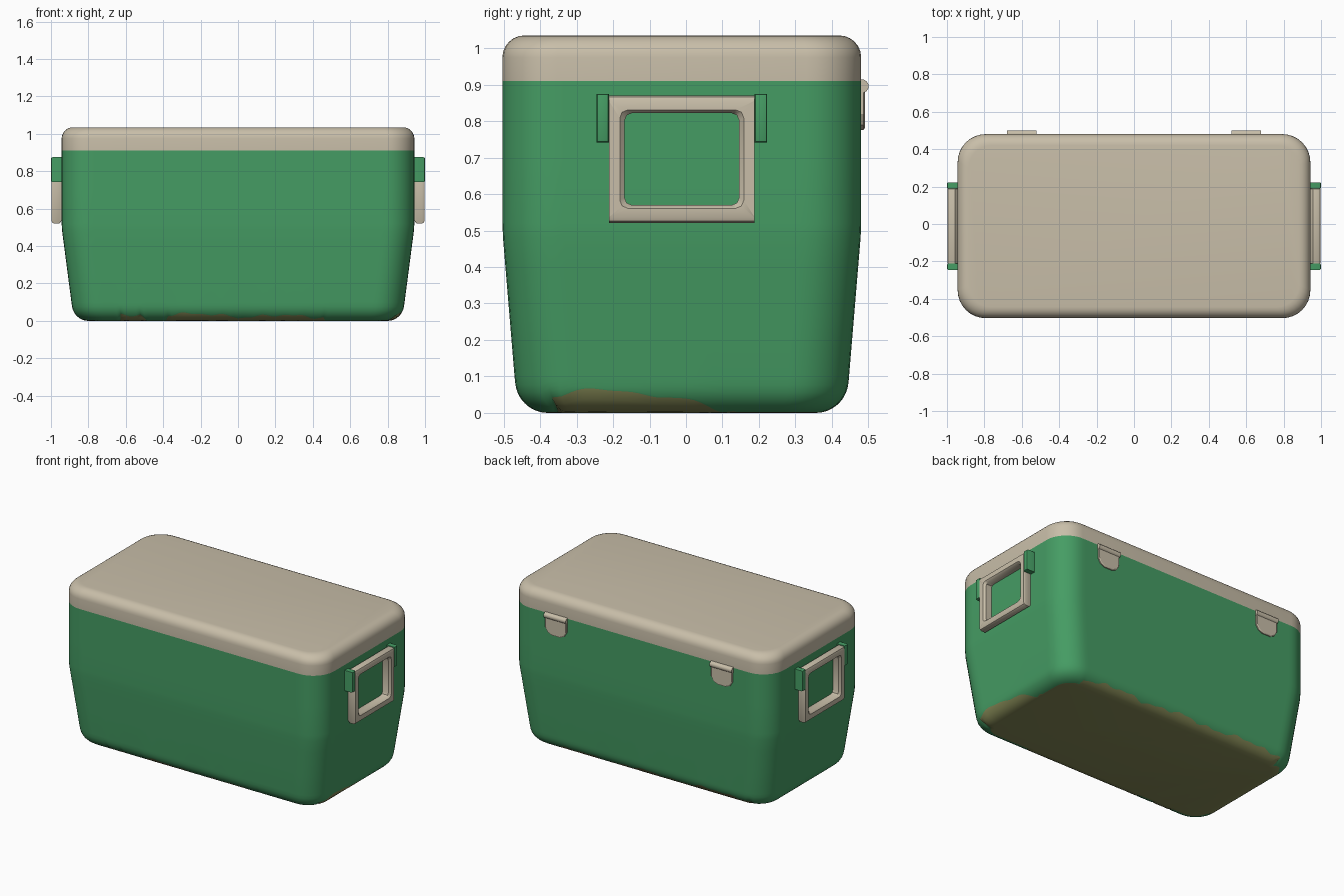
import bpy, bmesh, math
from math import sin, cos, pi, sqrt

if "Cube" in bpy.data.objects:
    bpy.data.objects.remove(bpy.data.objects["Cube"])


def material(name, rgb):
    m = bpy.data.materials.new(name)
    m.diffuse_color = (*rgb, 1)
    m.use_nodes = True
    m.node_tree.nodes["Principled BSDF"].inputs["Base Color"].default_value = m.diffuse_color
    return m


GREEN = material("cooler green", (0.060, 0.335, 0.127))
BEIGE = material("warm beige", (0.58, 0.515, 0.395))
MUD = material("mud brown", (0.235, 0.25, 0.093))
CY = -0.0115  # the hinges shift the box slightly forward


def rounded_rect(hx, hy, r, corner=8, nx=1, ny=1):
    """Outline points, anticlockwise, with nx / ny segments on the straight sides."""
    arcs = []
    for i, (sx, sy) in enumerate([(1, 1), (-1, 1), (-1, -1), (1, -1)]):
        arcs.append([(sx * (hx - r) + r * cos(pi / 2 * (i + k / corner)),
                      sy * (hy - r) + r * sin(pi / 2 * (i + k / corner)))
                     for k in range(corner + 1)])
    pts = []
    for i, arc in enumerate(arcs):
        pts += arc
        a, b, n = arc[-1], arcs[(i + 1) % 4][0], (nx, ny)[i % 2]
        pts += [(a[0] + (b[0] - a[0]) * k / n, a[1] + (b[1] - a[1]) * k / n)
                for k in range(1, n)]
    return pts


def finish(name, bm, mats, angle=35, mirror=False):
    bmesh.ops.recalc_face_normals(bm, faces=bm.faces)
    me = bpy.data.meshes.new(name)
    bm.to_mesh(me)
    bm.free()
    ob = bpy.data.objects.new(name, me)
    bpy.context.collection.objects.link(ob)
    for m in mats:
        me.materials.append(m)
    bpy.ops.object.select_all(action='DESELECT')
    ob.select_set(True)
    bpy.context.view_layer.objects.active = ob
    bpy.ops.object.shade_smooth_by_angle(angle=math.radians(angle))
    if mirror:
        ob.modifiers.new("mirror", 'MIRROR')
    return ob


def loft(rings, cap_start=False, cap_end=False, closed=False, first_mat=0):
    """Skin a list of equal-length rings; the first first_mat bands get material 1."""
    bm = bmesh.new()
    vs = [[bm.verts.new(p) for p in ring] for ring in rings]
    n = len(vs[0])
    for j in range(len(vs) if closed else len(vs) - 1):
        a, b = vs[j], vs[(j + 1) % len(vs)]
        for i in range(n):
            f = bm.faces.new((a[i], a[(i + 1) % n], b[(i + 1) % n], b[i]))
            f.material_index = 1 if j < first_mat else 0
    if cap_start:
        bm.faces.new(vs[0]).material_index = 1 if first_mat else 0
    if cap_end:
        bm.faces.new(vs[-1])
    return bm


# Body: tapered tub with a rounded foot and an uneven mud line
HX, HY, R, FOOT = 0.943, 0.492, 0.15, 0.09


def outline(z):
    t = max(0, min(1, (0.5 - z) / 0.42))
    u = max(0, 1 - z / FOOT)
    f = 0.09 * (1 - sqrt(1 - u * u))
    return rounded_rect(HX - 0.055 * t - f, HY - 0.035 * t - f, R - 0.6 * f, 8, 70, 36)


def mud_height(x, y):
    w = 0.007 * sin(13 * x + 17 * y) + 0.005 * sin(31 * x - 23 * y) + 0.004 * sin(57 * x + 41 * y)
    if x > 0.76:                                # right end and its corners
        if y < -0.37 or y > 0.17:
            return 0.002
        base = 0.055 if y < -0.04 else max(0.0, 0.055 - 0.35 * (y + 0.04))
    elif y > 0.33:                              # back
        base = 0.036 - 0.012 * x if x > -0.78 else 0.0
    elif y < -0.33:                             # front: separate patches
        if -0.65 < x < -0.52:
            base = 0.034
        elif -0.4 < x < 0.48:
            base = 0.032 if x < 0 else 0.024
        else:
            return 0.002
    else:                                       # left end
        base = 0.02
    return max(0.002, min(0.08, base + w))


samples = [outline(z / 1000) for z in range(0, 101)]
heights = [mud_height(x, y) for x, y in samples[100]]


def foot_ring(level):
    """Ring whose height may differ at each point: level(i) gives z."""
    ring = []
    for i in range(len(heights)):
        z = level(i)
        k = min(int(z * 1000), 99)
        t = z * 1000 - k
        (x0, y0), (x1, y1) = samples[k][i], samples[k + 1][i]
        ring.append((x0 + (x1 - x0) * t, y0 + (y1 - y0) * t + CY, z))
    return ring


MB = 4
rings = [foot_ring(lambda i, s=s: heights[i] * (s / MB) ** 2) for s in range(MB + 1)]
rings += [foot_ring(lambda i, s=s: heights[i] + (0.1 - heights[i]) * (s / 6) ** 1.5)
          for s in range(1, 7)]
for z in (0.25, 0.4, 0.48, 0.52, 0.7, 0.91):
    rings.append([(x, y + CY, z) for x, y in outline(z)])
finish("body", loft(rings, cap_start=True, first_mat=MB), [GREEN, MUD], 60)

# Lid: rounded top edge
rings = []
prof = [(0.91, 0.0)] + [(0.975 + 0.06 * sin(a), 0.06 * (1 - cos(a)))
                        for a in [pi / 2 * k / 6 for k in range(7)]]
for z, inset in prof:
    rings.append([(x, y + CY, z) for x, y in
                  rounded_rect(HX - inset, HY - inset, R - 0.5 * inset, 8)])
finish("lid", loft(rings, cap_end=True), [BEIGE], 40)


# Carry handles: frame with rounded top and bottom and a bevelled opening
def frame_ring(x, hy, hz, r):
    return [(x, y + CY, z + 0.696) for y, z in rounded_rect(hy, hz, r, 2)]


frame = [frame_ring(0.944, 0.2, 0.162, 0.001), frame_ring(0.956, 0.2, 0.175, 0.001),
         frame_ring(0.984, 0.2, 0.175, 0.001), frame_ring(0.994, 0.2, 0.17, 0.001),
         frame_ring(0.998, 0.2, 0.16, 0.001), frame_ring(0.998, 0.17, 0.135, 0.022),
         frame_ring(0.985, 0.157, 0.126, 0.02), frame_ring(0.944, 0.157, 0.126, 0.02)]
finish("carry_handle", loft(frame, closed=True), [BEIGE], 35, True)


def box(bm, x0, x1, y0, y1, z0, z1):
    vs = bmesh.ops.create_cube(bm, size=1)["verts"]
    for v in vs:
        v.co = (x0 if v.co.x < 0 else x1, y0 if v.co.y < 0 else y1, z0 if v.co.z < 0 else z1)


# Handle brackets
bm = bmesh.new()
for s in (-1, 1):
    a, b = sorted((CY + s * 0.2, CY + s * 0.234))
    box(bm, 0.935, 1.0, a, b, 0.742, 0.875)
edges = [e for e in bm.edges if all(v.co.x > 0.99 for v in e.verts)]
bmesh.ops.bevel(bm, geom=edges, offset=0.008, segments=2, profile=0.5, affect='EDGES')
finish("handle_brackets", bm, [GREEN], 35, True)

# Hinge leaves: plates on the back with a tapered lower edge
leaf = [(-0.078, 0.885), (-0.078, 0.82), (-0.06, 0.79), (-0.03, 0.776),
        (0.03, 0.776), (0.06, 0.79), (0.078, 0.82), (0.078, 0.885)]
rings = [[(0.6 + x * k, y, 0.885 + (z - 0.885) * k) for x, z in leaf]
         for y, k in ((0.475, 1), (0.487, 1), (0.491, 0.94))]
finish("hinge_leaf", loft(rings, True, True), [BEIGE], 30, True)

# Hinge knuckles: horizontal pins along the lid seam
rings = [[(x, 0.481 + 0.02 * cos(a), 0.896 + 0.019 * sin(a))
          for a in [2 * pi * k / 16 for k in range(16)]] for x in (0.52, 0.68)]
finish("hinge_knuckle", loft(rings, True, True), [BEIGE], 35, True)
